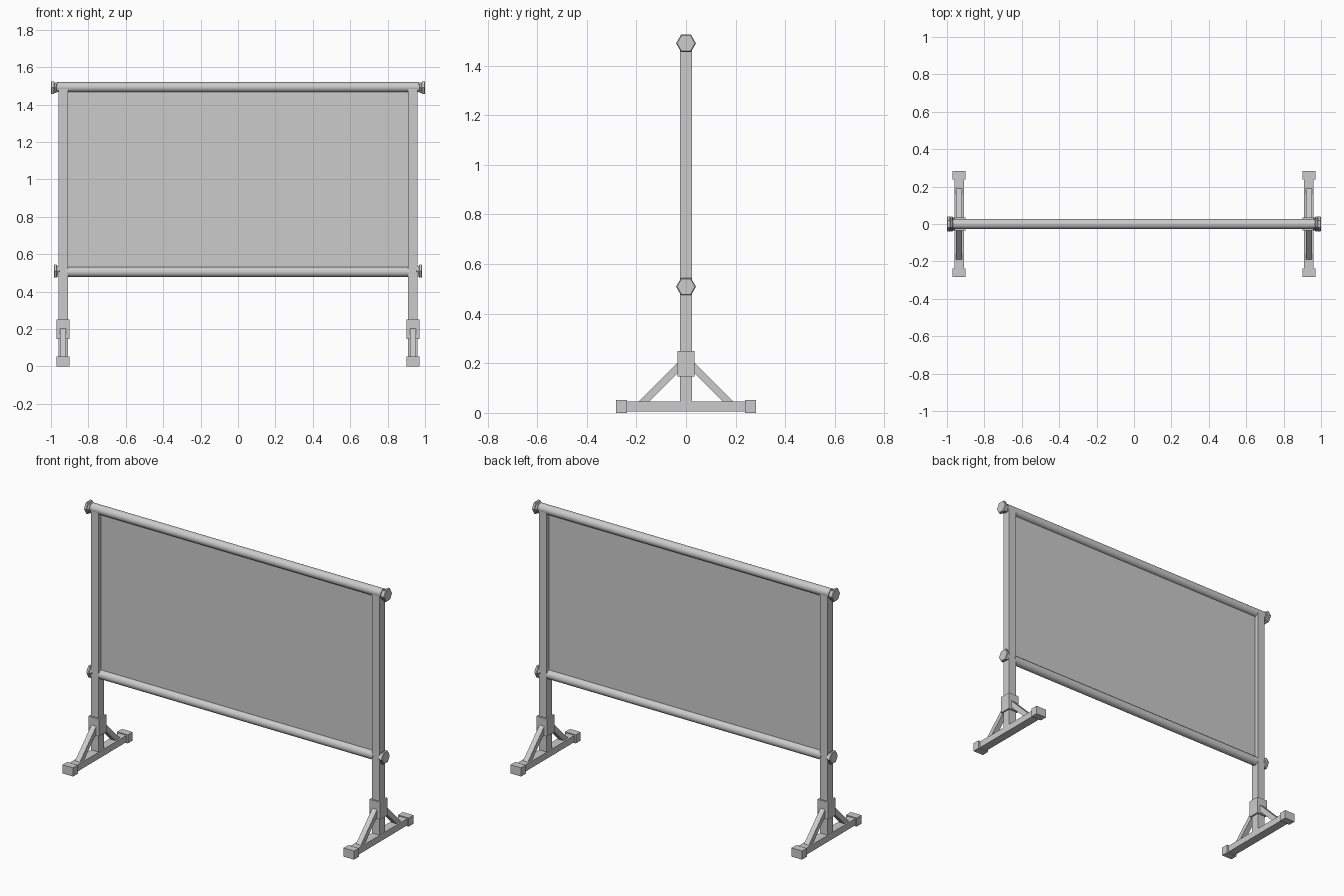
import bpy
import math
from mathutils import Vector

cube = bpy.data.objects.get("Cube")
if cube:
    bpy.data.objects.remove(cube, do_unlink=True)

grey = bpy.data.materials.new("light grey")
grey.use_nodes = True
GREY = (0.6, 0.6, 0.6, 1)
grey.diffuse_color = GREY
grey.node_tree.nodes["Principled BSDF"].inputs["Base Color"].default_value = GREY


def make(name, verts, faces):
    mesh = bpy.data.meshes.new(name)
    mesh.from_pydata(verts, [], faces)
    mesh.materials.append(grey)
    obj = bpy.data.objects.new(name, mesh)
    bpy.context.collection.objects.link(obj)
    return obj


def loft(name, rings):
    """Closed solid through equal-sized rings of points."""
    n = len(rings[0])
    verts = [p for ring in rings for p in ring]
    faces = [(k * n + i, k * n + (i + 1) % n, (k + 1) * n + (i + 1) % n, (k + 1) * n + i)
             for k in range(len(rings) - 1) for i in range(n)]
    faces += [tuple(reversed(range(n))), tuple(range(len(verts) - n, len(verts)))]
    return make(name, verts, faces)


def box(name, center, size):
    c, h = Vector(center), Vector(size) / 2
    corners = [(-1, -1), (1, -1), (1, 1), (-1, 1)]
    return loft(name, [[c + Vector((x * h.x, y * h.y, z * h.z)) for x, y in corners]
                       for z in (-1, 1)])


def turned(name, z, profile, sides):
    """Shape turned about the x axis; profile is (x, radius) pairs."""
    steps = [math.tau * i / sides for i in range(sides)]
    if profile[0][0] > profile[-1][0]:
        profile = profile[::-1]
    return loft(name, [[(x, r * math.cos(a), z + r * math.sin(a)) for a in steps]
                       for x, r in profile])


def smooth(obj):
    bpy.ops.object.select_all(action='DESELECT')
    obj.select_set(True)
    bpy.context.view_layer.objects.active = obj
    bpy.ops.object.shade_smooth_by_angle(angle=math.radians(35))


POST_X = 0.935
TOP_Z, LOW_Z = 1.49, 0.505

# Sheet and the two rails that hold it
box("screen_panel", (0, 0, (TOP_Z + LOW_Z) / 2), (1.84, 0.004, TOP_Z - LOW_Z))
smooth(turned("top_rail", TOP_Z + 0.003, [(-0.968, 0.027), (0.968, 0.027)], 24))
smooth(turned("bottom_rail", LOW_Z, [(-0.915, 0.027), (0.915, 0.027)], 24))

for side, s in (("left", 1), ("right", -1)):
    x = s * POST_X
    # Upright with its collar
    box(side + "_post", (x, 0, 0.755), (0.05, 0.05, 1.47))
    box(side + "_collar", (x, 0, 0.198), (0.07, 0.07, 0.104))

    # Six-sided knobs at the rail ends
    for level, z, tip in (("top", TOP_Z, 1.0), ("bottom", LOW_Z + 0.004, 0.985)):
        profile = [(0.94, 0.024), (tip - 0.03, 0.024), (tip - 0.028, 0.032),
                   (tip - 0.018, 0.032), (tip - 0.015, 0.04),
                   (tip - 0.004, 0.04), (tip, 0.036)]
        turned(f"{side}_{level}_knob", z, [(s * px, r) for px, r in profile], 6)

    # Foot bar, end caps and slanted braces
    box(side + "_foot", (x, 0, 0.026), (0.052, 0.52, 0.04))
    for end, e in (("back", 1), ("front", -1)):
        box(f"{side}_{end}_foot_cap", (x, e * 0.26, 0.026), (0.07, 0.045, 0.052))
        outline = [(0.02, 0.217), (0.195, 0.042), (0.152, 0.042), (0.02, 0.174)]
        if e > 0:
            outline.reverse()
        loft(f"{side}_{end}_brace",
             [[(x + w, e * y, z) for y, z in outline] for w in (-0.016, 0.016)])
